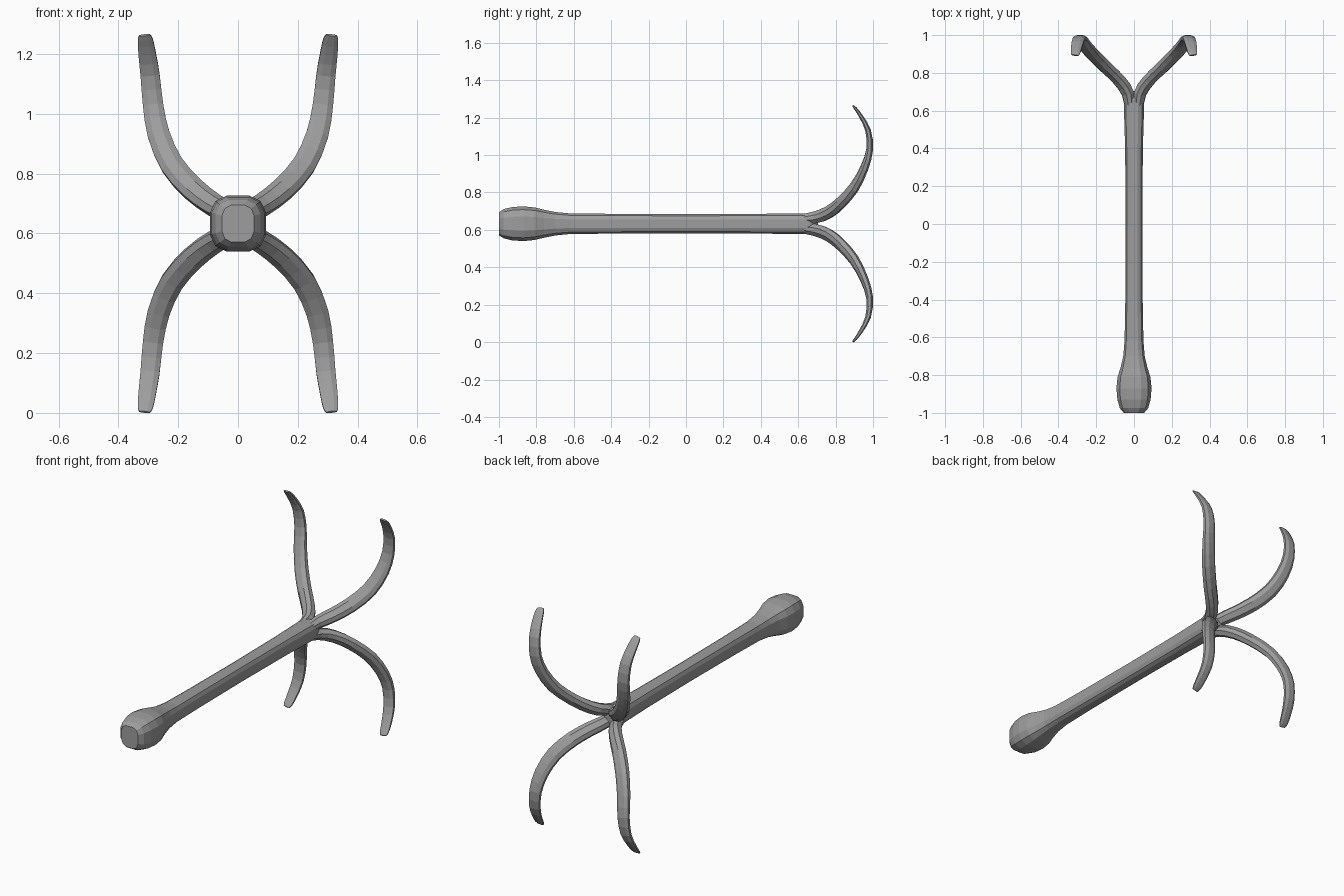
import bpy, bmesh, math
from mathutils import Vector

if "Cube" in bpy.data.objects:
    bpy.data.objects.remove(bpy.data.objects["Cube"])

CENTRE_Z = 0.633

steel = bpy.data.materials.new("dark_grey")
steel.diffuse_color = (0.34, 0.34, 0.34, 1)
steel.use_nodes = True
steel.node_tree.nodes["Principled BSDF"].inputs["Base Color"].default_value = steel.diffuse_color


def ring_shape(n, power):
    """Rounded-square outline of n points, reaching exactly 1 on each side."""
    pts = []
    for i in range(n):
        a = 2 * math.pi * (i + 0.5) / n
        c, s = math.cos(a), math.sin(a)
        pts.append((math.copysign(abs(c) ** (2 / power), c),
                    math.copysign(abs(s) ** (2 / power), s)))
    top = max(p[0] for p in pts)
    return [(u / top, v / top) for u, v in pts]


def loft(name, rings):
    """Skin a list of rings and cap both ends."""
    bm = bmesh.new()
    loops = [[bm.verts.new(p) for p in r] for r in rings]
    n = len(loops[0])
    for a, b in zip(loops, loops[1:]):
        for i in range(n):
            j = (i + 1) % n
            bm.faces.new((a[i], a[j], b[j], b[i]))
    bm.faces.new(loops[0])
    bm.faces.new(loops[-1])
    bmesh.ops.recalc_face_normals(bm, faces=bm.faces)
    mesh = bpy.data.meshes.new(name)
    bm.to_mesh(mesh)
    bm.free()
    mesh.materials.append(steel)
    ob = bpy.data.objects.new(name, mesh)
    ob.location.z = CENTRE_Z
    bpy.context.collection.objects.link(ob)
    return ob


# Shaft with a swollen knob at the front: (y, half width x, half height z)
profile = [(-1.0, .054, .062), (-.975, .075, .078), (-.93, .088, .089),
           (-.87, .093, .093), (-.81, .087, .087),
           (-.76, .071, .075), (-.70, .057, .063), (-.62, .050, .055),
           (-.4, .046, .053), (0, .044, .052), (.4, .047, .053),
           (.6, .053, .055), (.66, .054, .055), (.705, .034, .030)]
outline = ring_shape(12, 3.0)
loft("shaft", [[Vector((w * u, y, h * v)) for u, v in outline]
               for y, w, h in profile])

# Claw path: (x, y, z from centre, half width, half thickness)
path = [(.022, .58, .024, .020, .016), (.032, .69, .034, .033, .029),
        (.082, .765, .063, .037, .029), (.15, .83, .115, .039, .027),
        (.22, .90, .195, .039, .025), (.265, .953, .297, .037, .021),
        (.284, .982, .397, .034, .018), (.294, .974, .497, .032, .015),
        (.304, .938, .570, .029, .011), (.310, .907, .615, .025, .008),
        (.313, .893, .630, .018, .004)]


def refine(pts):
    """Insert a Catmull-Rom midpoint in each span."""
    p = [Vector(q) for q in pts]
    out = []
    for i in range(len(p) - 1):
        a, d = p[max(i - 1, 0)], p[min(i + 2, len(p) - 1)]
        out += [p[i], (9 * (p[i] + p[i + 1]) - a - d) / 16]
    return out + [p[-1]]


pts = refine(path)
section = ring_shape(8, 2.3)
rings = []
for i, p in enumerate(pts):
    c = Vector(p[:3])
    t = (Vector(pts[min(i + 1, len(pts) - 1)][:3])
         - Vector(pts[max(i - 1, 0)][:3])).normalized()
    # The wide side turns from diagonal at the root to level at the tip
    ref = Vector((1, 0, -max(0, 1 - i / 14)))
    side = (ref - ref.dot(t) * t).normalized()
    thin = t.cross(side)
    rings.append([c + side * (p[3] * u) + thin * (p[4] * v) for u, v in section])
claws = loft("claws", rings)

# Four claws by mirroring sideways and up-down
mirror = claws.modifiers.new("Mirror", 'MIRROR')
mirror.use_axis = (True, False, True)
mirror.use_mirror_merge = False
